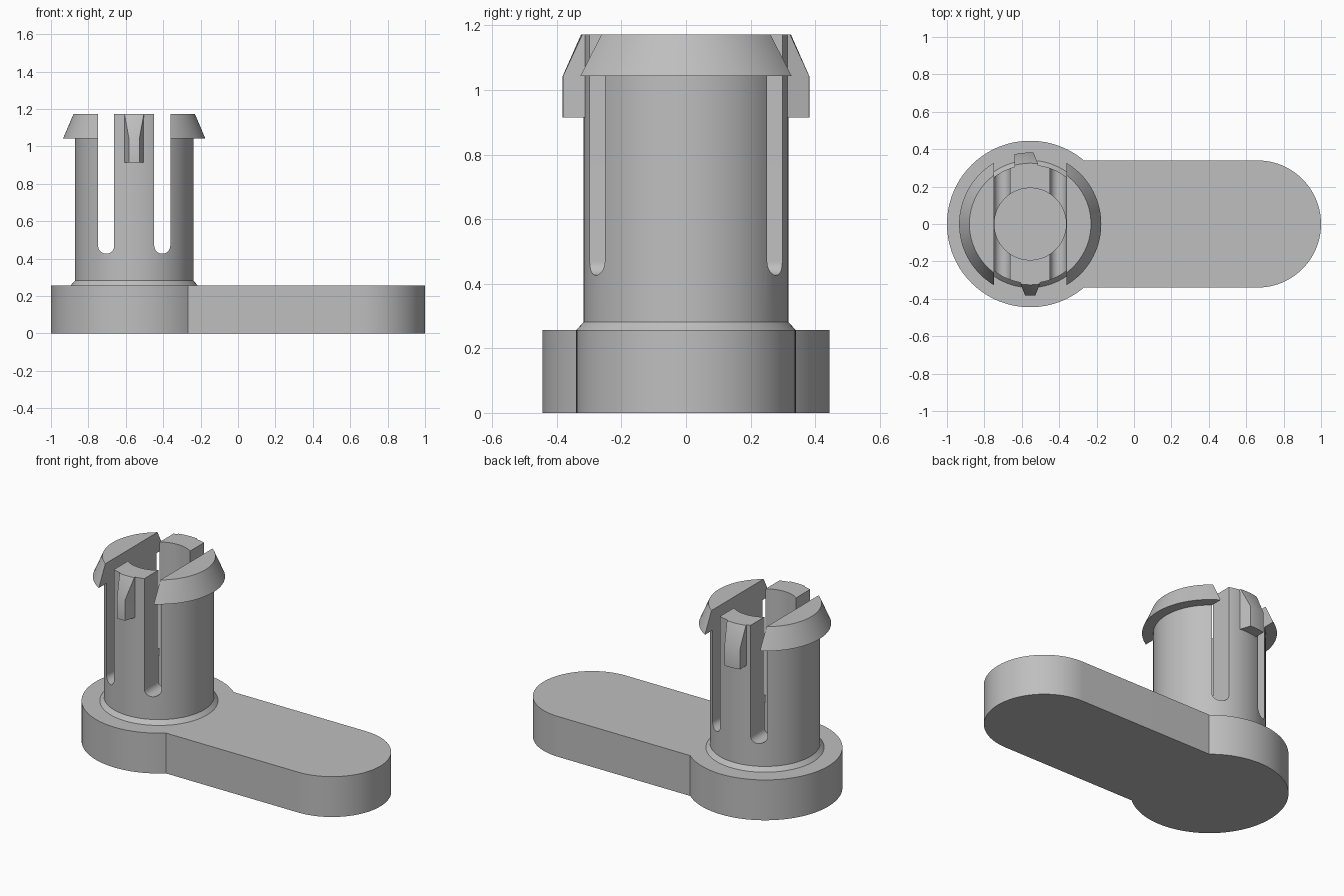
import bpy, bmesh
from math import sin, cos, pi, asin, acos, sqrt

if "Cube" in bpy.data.objects:
    bpy.data.objects.remove(bpy.data.objects["Cube"])

CX = -0.555                      # post axis
POST_R, BORE_R, TOP = 0.317, 0.192, 1.172
BASE_H, HUB_R, ARM_R = 0.256, 0.445, 0.34
SLOT_IN, SLOT_OUT = 0.107, 0.193

grey = bpy.data.materials.new("plain grey plastic")
grey.use_nodes = True
colour = (0.52, 0.52, 0.52, 1)
grey.diffuse_color = colour
grey.node_tree.nodes["Principled BSDF"].inputs["Base Color"].default_value = colour


def arc(cx, cy, r, a0, a1, n):
    return [(cx + r * cos(a0 + (a1 - a0) * i / n),
             cy + r * sin(a0 + (a1 - a0) * i / n)) for i in range(n + 1)]


def loft(name, rings):
    """Solid skinned through matching rings of 3D points, capped at both ends."""
    bm = bmesh.new()
    loops = [[bm.verts.new(p) for p in ring] for ring in rings]
    n = len(loops[0])
    for lo, hi in zip(loops, loops[1:]):
        for i in range(n):
            j = (i + 1) % n
            bm.faces.new((lo[i], lo[j], hi[j], hi[i]))
    bm.faces.new(loops[0][::-1])
    bm.faces.new(loops[-1])
    bmesh.ops.recalc_face_normals(bm, faces=bm.faces[:])
    mesh = bpy.data.meshes.new(name)
    bm.to_mesh(mesh)
    bm.free()
    mesh.materials.append(grey)
    ob = bpy.data.objects.new(name, mesh)
    bpy.context.collection.objects.link(ob)
    return ob


def turned(name, profile, n=96):
    """Round solid about the post axis from (radius, z) pairs."""
    return loft(name, [[(x, y, z) for x, y in arc(CX, 0, r, 0, 2 * pi, n)[:-1]]
                       for r, z in profile])


def activate(ob):
    bpy.ops.object.select_all(action='DESELECT')
    ob.select_set(True)
    bpy.context.view_layer.objects.active = ob


def cut(ob, cutter):
    cutter.hide_render = True
    mod = ob.modifiers.new("cut", 'BOOLEAN')
    mod.operation, mod.solver, mod.object = 'DIFFERENCE', 'EXACT', cutter
    activate(ob)
    bpy.ops.object.modifier_apply(modifier=mod.name)
    bpy.data.objects.remove(cutter)


# Base: round hub with a rounded arm
a = asin(ARM_R / HUB_R)
outline = arc(CX, 0, HUB_R, a, 2 * pi - a, 80) + arc(1 - ARM_R, 0, ARM_R, -pi / 2, pi / 2, 48)
parts = [loft("base_arm", [[(x, y, z) for x, y in outline] for z in (0, BASE_H)])]

# Post with a chamfered foot, a bore and two round-bottomed slots
post = turned("slotted_post", [(ARM_R, BASE_H - 0.01), (ARM_R, BASE_H),
                               (POST_R, 0.282), (POST_R, TOP)])
cut(post, turned("bore_cutter", [(BORE_R, BASE_H + 0.002), (BORE_R, 1.4)]))
slot_r = (SLOT_OUT - SLOT_IN) / 2
for side in (-1, 1):
    mid = CX + side * (SLOT_IN + slot_r)
    shape = arc(mid, 0.426 + slot_r, slot_r, pi, 2 * pi, 20) + [(mid + slot_r, 1.4), (mid - slot_r, 1.4)]
    cut(post, loft("slot_cutter", [[(x, y, z) for x, z in shape] for y in (-0.6, 0.6)]))
parts.append(post)


# Snap hooks: tapered crescents outside the slots
def crescent(side, r, z):
    ao, ai = acos(SLOT_OUT / r), acos(SLOT_OUT / (POST_R - 0.001))
    pts = arc(0, 0, r, -ao, ao, 40) + arc(0, 0, POST_R - 0.001, ai, -ai, 40)
    return [(CX + side * x, y, z) for x, y in pts]


for side, label in ((-1, "right"), (1, "left")):
    parts.append(loft(label + "_snap_hook", [crescent(side, 0.38, 1.043),
                                             crescent(side, 0.325, TOP)]))

# Keys on the front and back tongues, with different cross-sections
LEVELS = ((0.915, 0.382), (1.043, 0.382), (TOP, 0.325))


def key_ring(sign, z, r, left, right, taper_l, taper_r):
    t = (r - POST_R) / (0.382 - POST_R)
    x0, x1 = left + taper_l * t, right - taper_r * t
    outer = [x0 + (x1 - x0) * i / 8 for i in range(9)]
    ring = [(left, 0.3)] + [(x, sqrt(r * r - x * x)) for x in outer] + [(right, 0.3)]
    return [(CX + x, sign * y, z) for x, y in ring]


for name, sign, shape in (("front_key", -1, (-0.055, 0.055, 0.027, 0.027)),
                          ("back_key", 1, (-0.085, 0.045, 0, 0.027))):
    parts.append(loft(name, [key_ring(sign, z, r, *shape) for z, r in LEVELS]))

for ob in parts:
    activate(ob)
    bpy.ops.object.shade_smooth_by_angle(angle=pi / 7)
